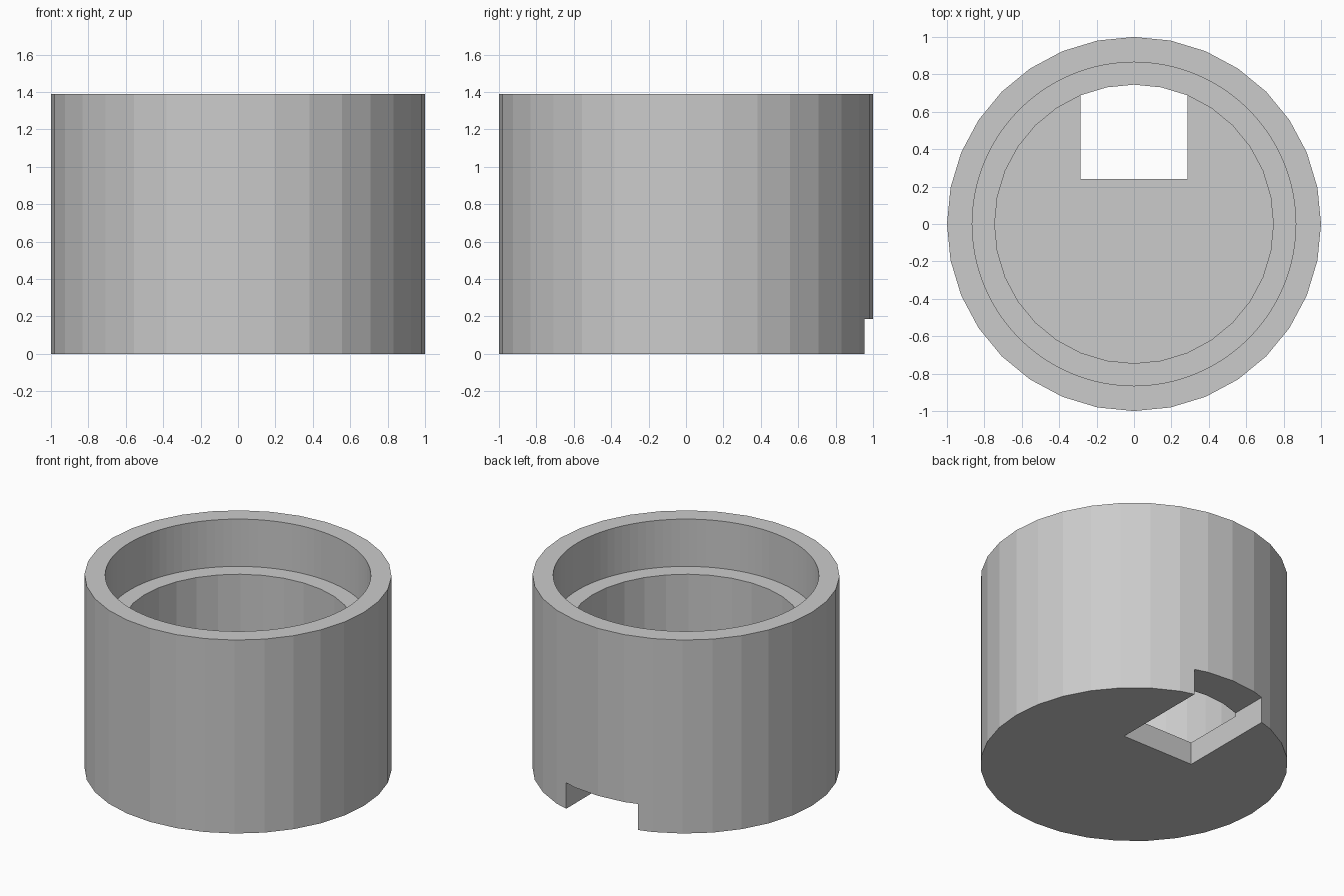
import bpy

if "Cube" in bpy.data.objects:
    bpy.data.objects.remove(bpy.data.objects["Cube"])

HEIGHT = 1.39
LEDGE_Z = 1.05
FLOOR_Z = 0.163
NOTCH_Z = 0.187


def cylinder(name, radius, z0, z1, sides):
    bpy.ops.mesh.primitive_cylinder_add(vertices=sides, radius=radius, depth=z1 - z0,
                                        location=(0, 0, (z0 + z1) / 2))
    obj = bpy.context.object
    obj.name = name
    return obj


def box(name, x0, x1, y0, y1, z0, z1):
    bpy.ops.mesh.primitive_cube_add(size=1, location=((x0 + x1) / 2, (y0 + y1) / 2, (z0 + z1) / 2))
    obj = bpy.context.object
    obj.name = name
    obj.scale = (x1 - x0, y1 - y0, z1 - z0)
    bpy.ops.object.transform_apply(location=False, rotation=False, scale=True)
    return obj


def cut(body, cutter):
    mod = body.modifiers.new("cut", 'BOOLEAN')
    mod.operation = 'DIFFERENCE'
    mod.solver = 'EXACT'
    mod.object = cutter
    bpy.context.view_layer.objects.active = body
    bpy.ops.object.modifier_apply(modifier=mod.name)
    bpy.data.objects.remove(cutter, do_unlink=True)


# Cup body
cup = cylinder("cup_body", 1.0, 0, HEIGHT, 32)

# Wide upper pocket leaving a ledge, then the deeper bore down to the floor
cut(cup, cylinder("pocket_cutter", 0.865, LEDGE_Z, HEIGHT + 0.2, 96))
cut(cup, cylinder("bore_cutter", 0.745, FLOOR_Z, LEDGE_Z + 0.1, 32))

# Rectangular notch through the floor and the back wall
cut(cup, box("notch_cutter", -0.285, 0.285, 0.24, 1.2, -0.2, NOTCH_Z))

# Single grey colour
grey = bpy.data.materials.new("light_grey")
grey.diffuse_color = (0.6, 0.6, 0.6, 1)
grey.use_nodes = True
grey.node_tree.nodes["Principled BSDF"].inputs["Base Color"].default_value = grey.diffuse_color
cup.data.materials.clear()
cup.data.materials.append(grey)
